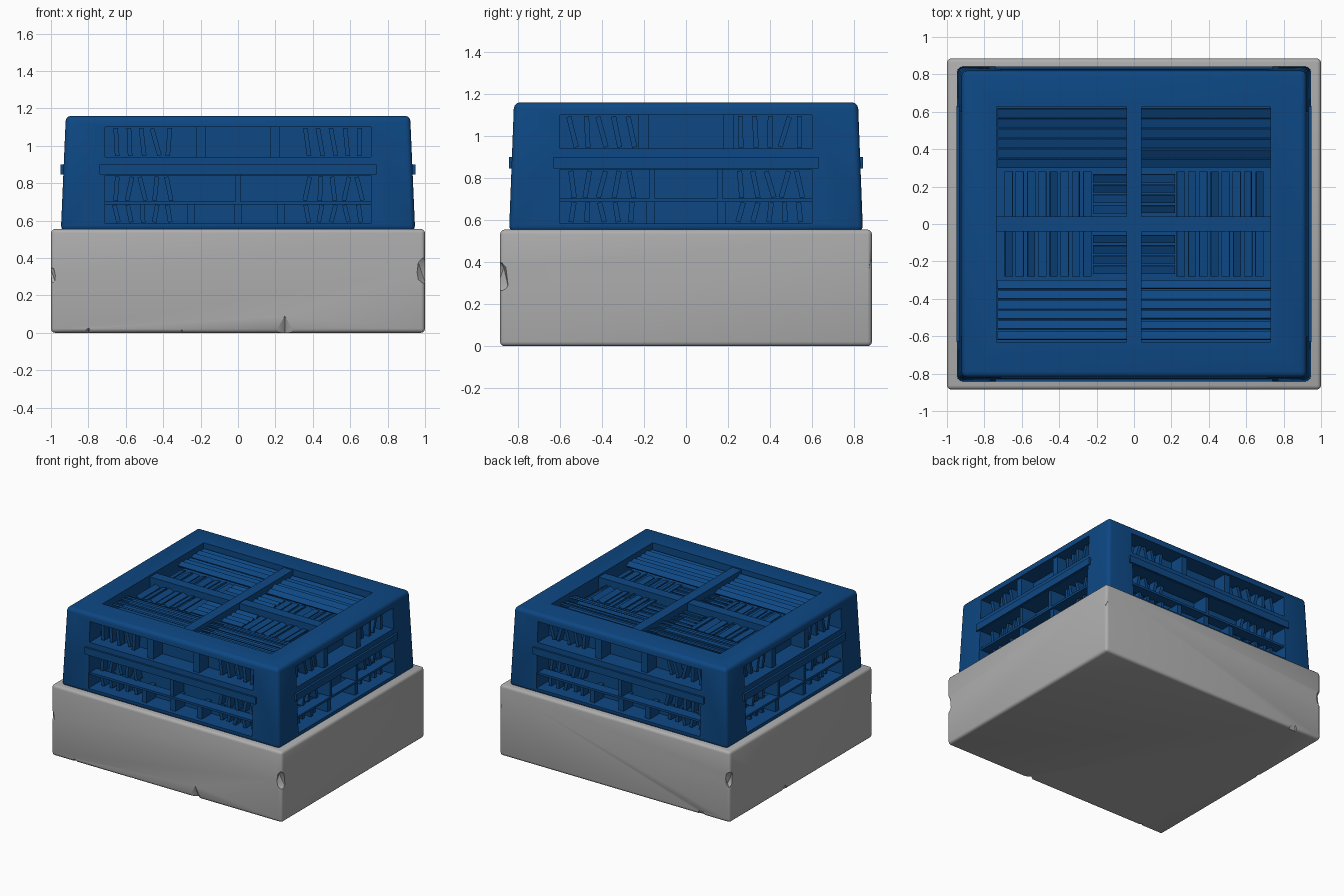
import bpy, bmesh, math, random
from mathutils import Matrix, Vector

random.seed(4)
if "Cube" in bpy.data.objects:
    bpy.data.objects.remove(bpy.data.objects["Cube"])


def material(name, rgb):
    mat = bpy.data.materials.new(name)
    mat.use_nodes = True
    mat.diffuse_color = (*rgb, 1)
    bsdf = mat.node_tree.nodes["Principled BSDF"]
    bsdf.inputs["Base Color"].default_value = (*rgb, 1)
    bsdf.inputs["Roughness"].default_value = 0.7
    return mat


BLUE = material("blue paint", (0.004, 0.064, 0.23))
GREY = material("concrete grey", (0.42, 0.42, 0.42))


def add_box(bm, lo, hi, turn=0.0, tilt=None):
    """Box between two corners, tilted about its centre, then turned about z."""
    lo, hi = Vector(lo), Vector(hi)
    m = Matrix.Rotation(turn, 4, "Z") @ Matrix.Translation((lo + hi) / 2)
    if tilt:
        m = m @ Matrix.Rotation(tilt[0], 4, tilt[1])
    bmesh.ops.create_cube(bm, size=1, matrix=m @ Matrix.Diagonal((*(hi - lo), 1)))


def finish(bm, name, mat):
    mesh = bpy.data.meshes.new(name)
    bm.to_mesh(mesh)
    bm.free()
    mesh.materials.append(mat)
    obj = bpy.data.objects.new(name, mesh)
    bpy.context.collection.objects.link(obj)
    return obj


def smooth(obj):
    bpy.ops.object.select_all(action="DESELECT")
    obj.select_set(True)
    bpy.context.view_layer.objects.active = obj
    bpy.ops.object.shade_smooth_by_angle(angle=math.radians(35))


def cut(obj, cutter):
    mod = obj.modifiers.new("cut", "BOOLEAN")
    mod.object = cutter
    mod.solver = "EXACT"
    bpy.context.view_layer.objects.active = obj
    bpy.ops.object.modifier_apply(modifier=mod.name)
    bpy.data.objects.remove(cutter)


def rounded_block(name, mat, half, z0, z1, top_scale, radius):
    bm = bmesh.new()
    add_box(bm, (-half[0], -half[1], z0), (half[0], half[1], z1))
    for v in bm.verts:
        if v.co.z > (z0 + z1) / 2:
            v.co.x *= top_scale
            v.co.y *= top_scale
    bmesh.ops.bevel(bm, geom=bm.edges[:], offset=radius, segments=3,
                    profile=0.5, affect="EDGES")
    return finish(bm, name, mat)


# Concrete plinth with chipped corners and lower edges
plinth = rounded_block("concrete_plinth", GREY, (1, 0.885), 0, 0.555, 1, 0.022)
bm = bmesh.new()
for x, y, z, r in ((1, -0.885, 0.33, 0.1), (-1, -0.885, 0.31, 0.07),
                   (1, 0.885, 0.38, 0.06), (-1, 0.885, 0.34, 0.09)):
    bmesh.ops.create_icosphere(bm, subdivisions=1, radius=1, matrix=Matrix.LocRotScale(
        Vector((x * 1.015, y * 1.015, z)), None, Vector((r * 0.7, r * 0.6, r))))
for x, y, w, h in ((0.25, -0.9, 0.06, 0.13), (-0.3, -0.9, 0.06, 0.04), (-0.8, -0.9, 0.06, 0.05),
                   (0.35, 0.9, 0.05, 0.04), (-0.1, 0.9, 0.05, 0.04), (-0.75, 0.9, 0.06, 0.07),
                   (-1.01, 0.2, 0.05, 0.06)):
    bmesh.ops.create_cone(bm, cap_ends=True, segments=5, radius1=w, radius2=0.004, depth=h,
                          matrix=Matrix.Translation((x, y, h / 2 - 0.015)))
cut(plinth, finish(bm, "chip_cutter", GREY))
smooth(plinth)

# Tapered housing with recessed windows and a recessed roof
housing = rounded_block("vent_housing", BLUE, (0.947, 0.842), 0.545, 1.16, 0.972, 0.028)
QUARTERS = [i * math.pi / 2 for i in range(4)]
SIDES = [(a, (0.835, 0.71) if i % 2 == 0 else (0.94, 0.6)) for i, a in enumerate(QUARTERS)]
LOW, HIGH = (0.585, 0.84), (0.94, 1.1)
DEPTH = 0.15
FLOOR = 1.05

bm = bmesh.new()
for turn, (d, w) in SIDES:
    for z0, z1 in (LOW, HIGH):
        add_box(bm, (-w, -d - 0.1, z0), (w, -d + DEPTH, z1), turn)
cut(housing, finish(bm, "window_cutter", BLUE))
bm = bmesh.new()
add_box(bm, (-0.735, -0.63, FLOOR), (0.73, 0.625, 1.3))
cut(housing, finish(bm, "roof_cutter", BLUE))
smooth(housing)

# Middle rails, window dividers and bent louvres on the four sides
rails, dividers, louvres = bmesh.new(), bmesh.new(), bmesh.new()
for i, (turn, (d, w)) in enumerate(SIDES):
    back = -d + DEPTH + 0.01
    add_box(rails, (-w - 0.03, -d - 0.008, 0.845), (w + 0.03, back, 0.9), turn)
    add_box(rails, (-w, -d + 0.015, 0.685), (w, -d + 0.1, 0.702), turn)
    for x in (-0.2, 0.2):
        add_box(dividers, (x - 0.025, -d + 0.035, 0.93), (x + 0.025, back, 1.11), turn)
    for x in (0,) if i % 2 == 0 else (-0.16, 0.16):
        add_box(dividers, (x - 0.013, -d + 0.02, 0.7), (x + 0.013, back, 0.85), turn)
    for x in (-0.25, 0, 0.23) if i % 2 == 0 else (-0.17, 0.17):
        add_box(dividers, (x - 0.02, -d + 0.03, 0.575), (x + 0.02, back, 0.69), turn)
    for z0, z1 in ((0.585, 0.69), (0.7, 0.84), HIGH):
        for side in (-1, 1):
            for k in range(5):
                x = side * (w - 0.06 - 0.07 * k)
                y = -d + random.uniform(0.07, 0.1)
                add_box(louvres, (x - 0.012, y, z0 + 0.005), (x + 0.012, y + 0.06, z1 - 0.005),
                        turn, (random.uniform(-0.3, 0.3), "Y"))
for mesh, name in ((rails, "side_rails"), (dividers, "window_dividers"), (louvres, "side_louvres")):
    finish(mesh, name, BLUE)

# Roof cross bars
bm = bmesh.new()
add_box(bm, (-0.04, -0.635, FLOOR - 0.01), (0.04, 0.635, 1.152))
add_box(bm, (-0.74, -0.04, FLOOR - 0.01), (0.74, 0.04, 1.146))
finish(bm, "roof_cross_bars", BLUE)

# Roof slats run across the outer half, upright fins fill the inner half
slats, fins = bmesh.new(), bmesh.new()
for sx in (-1, 1):
    for sy in (-1, 1):
        for k in range(6):
            y = sy * (0.325 + 0.054 * k)
            z = random.uniform(1.095, 1.115)
            add_box(slats, (min(sx * 0.04, sx * 0.73), y - 0.024, z - 0.006),
                    (max(sx * 0.04, sx * 0.73), y + 0.024, z + 0.006),
                    0, (sy * random.uniform(0.25, 0.6), "X"))
        for k in range(8):
            x = sx * (0.25 + 0.06 * k)
            add_box(fins, (x - 0.022, sy * 0.16 - 0.12, 1.085), (x + 0.022, sy * 0.16 + 0.12, 1.095),
                    0, (random.uniform(-0.6, 0.6), "Y"))
        for k in range(4):
            y = sy * (0.08 + 0.055 * k)
            add_box(slats, (sx * 0.13 - 0.09, y - 0.022, 1.09), (sx * 0.13 + 0.09, y + 0.022, 1.1),
                    0, (random.uniform(0.2, 0.5), "X"))
finish(slats, "roof_slats", BLUE)
finish(fins, "roof_fins", BLUE)
